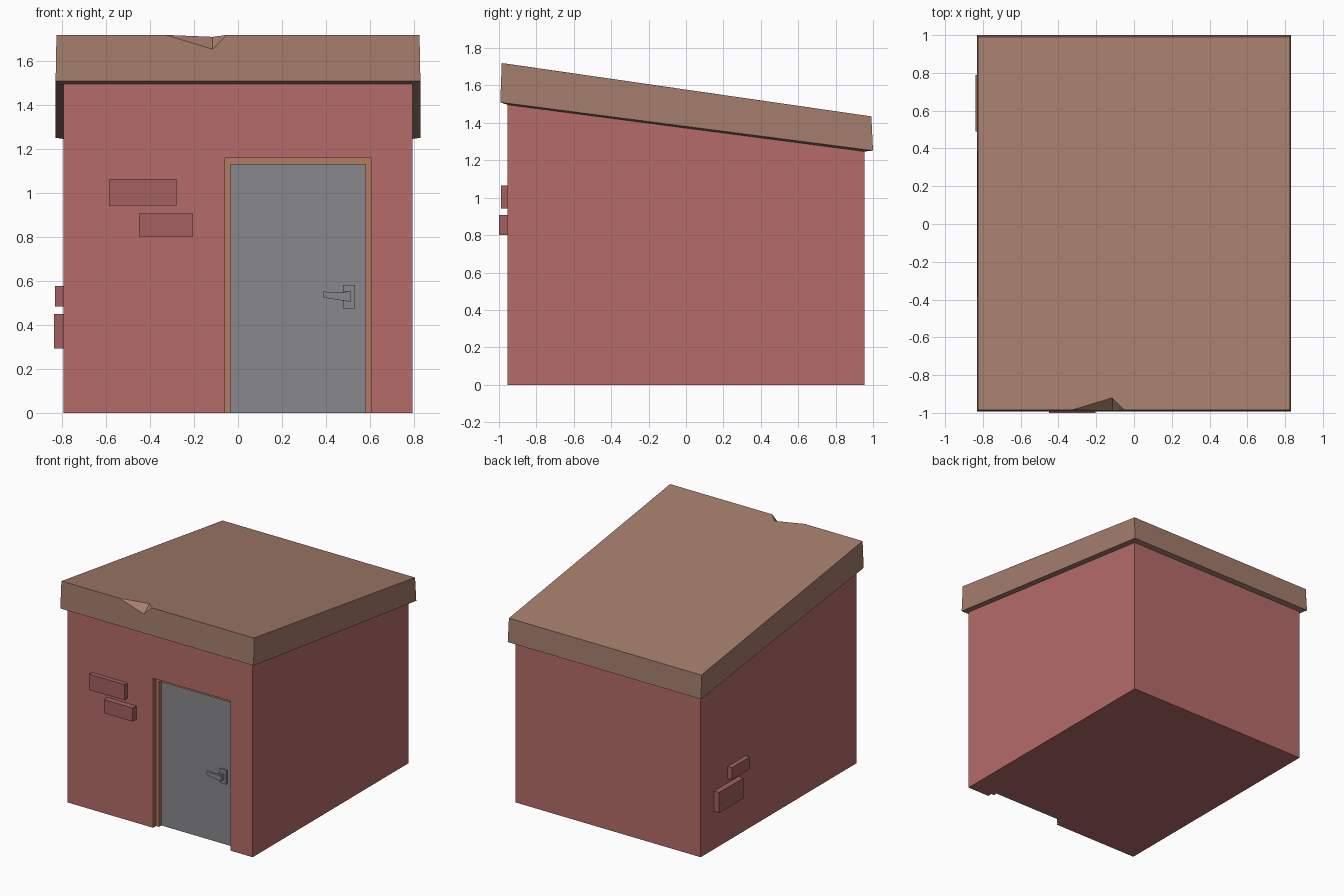
import bpy, bmesh

if "Cube" in bpy.data.objects:
    bpy.data.objects.remove(bpy.data.objects["Cube"])


def material(name, r, g, b):
    m = bpy.data.materials.new(name)
    m.diffuse_color = (r, g, b, 1)
    m.use_nodes = True
    m.node_tree.nodes["Principled BSDF"].inputs["Base Color"].default_value = m.diffuse_color
    return m


WALL = material("wall_red", 0.46, 0.15, 0.14)
BRICK = material("brick_red", 0.36, 0.12, 0.115)
ROOF = material("roof_brown", 0.37, 0.205, 0.147)
TRIM = material("frame_brown", 0.45, 0.2, 0.12)
DOOR = material("door_grey", 0.25, 0.25, 0.27)


def build(name, verts, faces, mat=None):
    bm = bmesh.new()
    vs = [bm.verts.new(v) for v in verts]
    for f in faces:
        bm.faces.new([vs[i] for i in f])
    bmesh.ops.recalc_face_normals(bm, faces=bm.faces)
    me = bpy.data.meshes.new(name)
    bm.to_mesh(me)
    bm.free()
    ob = bpy.data.objects.new(name, me)
    bpy.context.collection.objects.link(ob)
    if mat:
        me.materials.append(mat)
    return ob


def prism(name, profile, axis, a, b, mat=None):
    """Extrude a (side, z) profile along x or y from a to b."""
    n = len(profile)
    place = (lambda u, z, t: (t, u, z)) if axis == "x" else (lambda u, z, t: (u, t, z))
    verts = [place(u, z, t) for t in (a, b) for u, z in profile]
    faces = [range(n), range(n, 2 * n)]
    faces += [(i, (i + 1) % n, n + (i + 1) % n, n + i) for i in range(n)]
    return build(name, verts, faces, mat)


def box(name, x0, x1, y0, y1, z0, z1, mat=None):
    return prism(name, [(x0, z0), (x1, z0), (x1, z1), (x0, z1)], "y", y0, y1, mat)


# Walls: sloped side profile, doorway recess cut out of the front
walls = prism("walls", [(-0.955, 0), (0.955, 0), (0.955, 1.27), (-0.955, 1.515)],
              "x", -0.795, 0.795, WALL)
cutter = box("doorway_cutter", -0.06, 0.605, -1.1, -0.87, -0.1, 1.16)
cutter.hide_render = True
cut = walls.modifiers.new("doorway", "BOOLEAN")
cut.operation = "DIFFERENCE"
cut.solver = "EXACT"
cut.object = cutter
bpy.context.view_layer.objects.active = walls
bpy.ops.object.modifier_apply(modifier=cut.name)
bpy.data.objects.remove(cutter)

# Roof slab: outer bottom ring, top ring, inner bottom ring, then the chip
rings = [(0.83, -0.993, 1.51, 1.0, 1.252),
         (0.826, -0.985, 1.72, 0.991, 1.435),
         (0.795, -0.955, 1.497, 0.955, 1.247)]
rv = []
for x, yf, zf, yb, zb in rings:
    rv += [(-x, yf, zf), (x, yf, zf), (x, yb, zb), (-x, yb, zb)]
rv += [(-0.33, -0.985, 1.72), (-0.115, -0.9875, 1.655),
       (-0.05, -0.985, 1.72), (-0.115, -0.92, 1.711)]
rf = [(0, 1, 5, 14, 13, 12, 4),                       # front with chip
      (4, 12, 15, 14, 5, 6, 7),                       # top with chip
      (12, 13, 15), (13, 14, 15),                     # chip faces
      (1, 2, 6, 5), (2, 3, 7, 6), (3, 0, 4, 7),       # other sides
      (8, 9, 10, 11)]                                 # underside
rf += [(i, (i + 1) % 4, 8 + (i + 1) % 4, 8 + i) for i in range(4)]  # eaves
build("roof", rv, rf, ROOF)

# Door frame, door and handle
prism("door_frame", [(-0.06, 0), (-0.06, 1.16), (0.605, 1.16), (0.605, 0),
                     (0.58, 0), (0.58, 1.13), (-0.035, 1.13), (-0.035, 0)],
      "y", -0.92, -0.87, TRIM)
box("door", -0.035, 0.58, -0.89, -0.865, 0, 1.13, DOOR)
box("handle_plate", 0.477, 0.532, -0.905, -0.89, 0.474, 0.583, DOOR)
box("handle_stem", 0.477, 0.514, -0.925, -0.9, 0.508, 0.554, DOOR)
prism("handle_lever", [(0.386, 0.525), (0.477, 0.511), (0.514, 0.505),
                       (0.514, 0.557), (0.477, 0.547), (0.386, 0.552)],
      "y", -0.94, -0.922, DOOR)

# Raised bricks on the front and left walls
bricks = [(-0.586, -0.28, -0.99, -0.95, 0.943, 1.065),
          (-0.45, -0.204, -1.0, -0.95, 0.802, 0.907),
          (-0.832, -0.79, 0.405, 0.625, 0.483, 0.578),
          (-0.838, -0.79, 0.49, 0.79, 0.292, 0.45)]
for i, dims in enumerate(bricks):
    box(f"brick_{i + 1}", *dims, BRICK)
